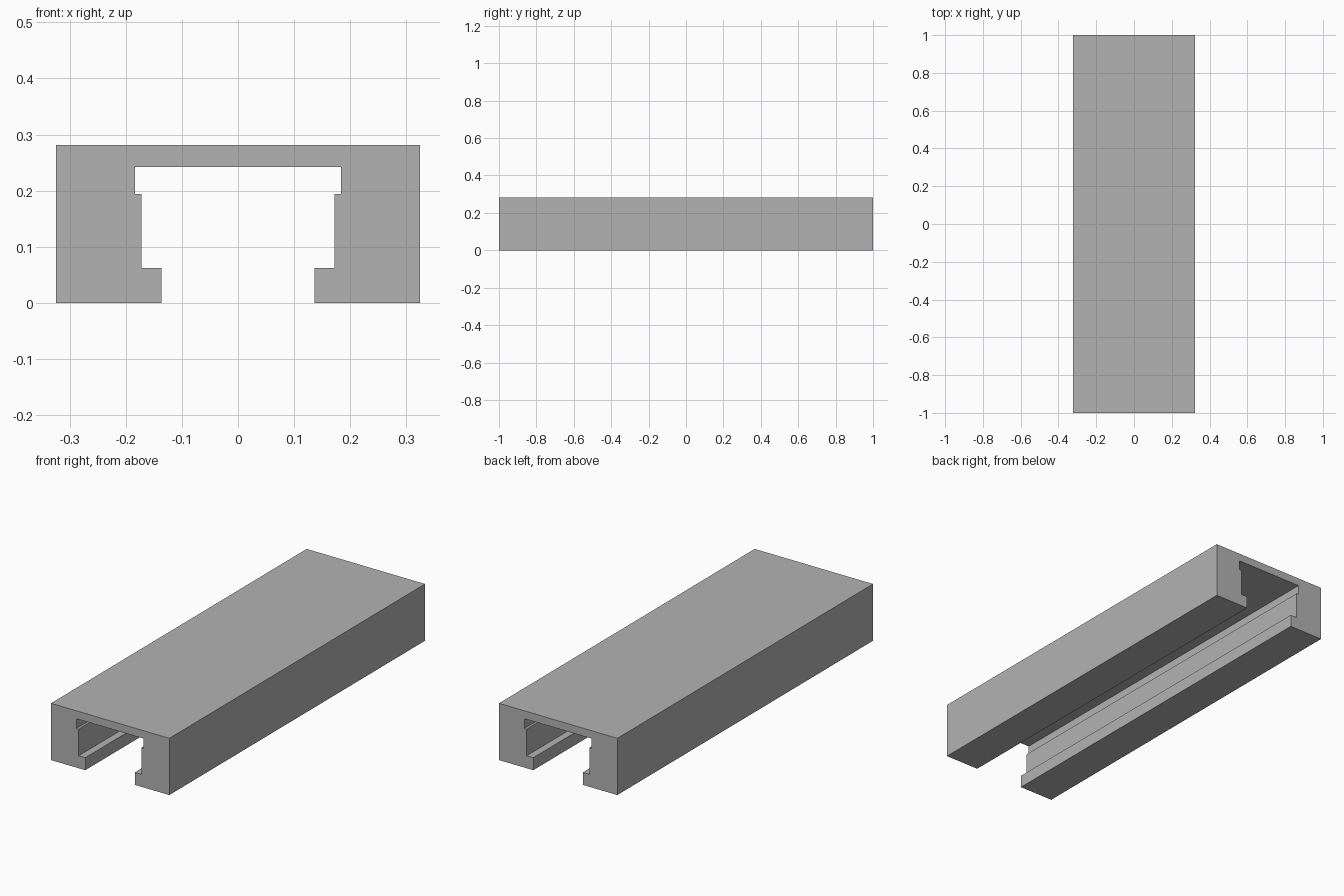
import bpy
import bmesh

cube = bpy.data.objects.get("Cube")
if cube:
    bpy.data.objects.remove(cube, do_unlink=True)

# Plain grey finish
GREY = (0.45, 0.45, 0.45, 1.0)
grey = bpy.data.materials.new("plain_grey")
grey.use_nodes = True
grey.diffuse_color = GREY
grey.node_tree.nodes["Principled BSDF"].inputs["Base Color"].default_value = GREY

# Half of the channel section, from the top edge round to the slot roof
LENGTH = 2.0
half = [(0.324, 0.281), (0.324, 0), (0.136, 0), (0.136, 0.062),
        (0.172, 0.062), (0.172, 0.194), (0.184, 0.194), (0.184, 0.242)]
profile = half + [(-x, z) for x, z in reversed(half)]

# Extrude the mirrored section along the rail
bm = bmesh.new()
section = bm.faces.new([bm.verts.new((x, -LENGTH / 2, z)) for x, z in profile])
result = bmesh.ops.extrude_face_region(bm, geom=[section], use_keep_orig=True)
moved = [v for v in result["geom"] if isinstance(v, bmesh.types.BMVert)]
bmesh.ops.translate(bm, verts=moved, vec=(0, LENGTH, 0))
bmesh.ops.recalc_face_normals(bm, faces=bm.faces)

mesh = bpy.data.meshes.new("channel_rail")
bm.to_mesh(mesh)
bm.free()
mesh.materials.append(grey)
rail = bpy.data.objects.new("channel_rail", mesh)
bpy.context.collection.objects.link(rail)
